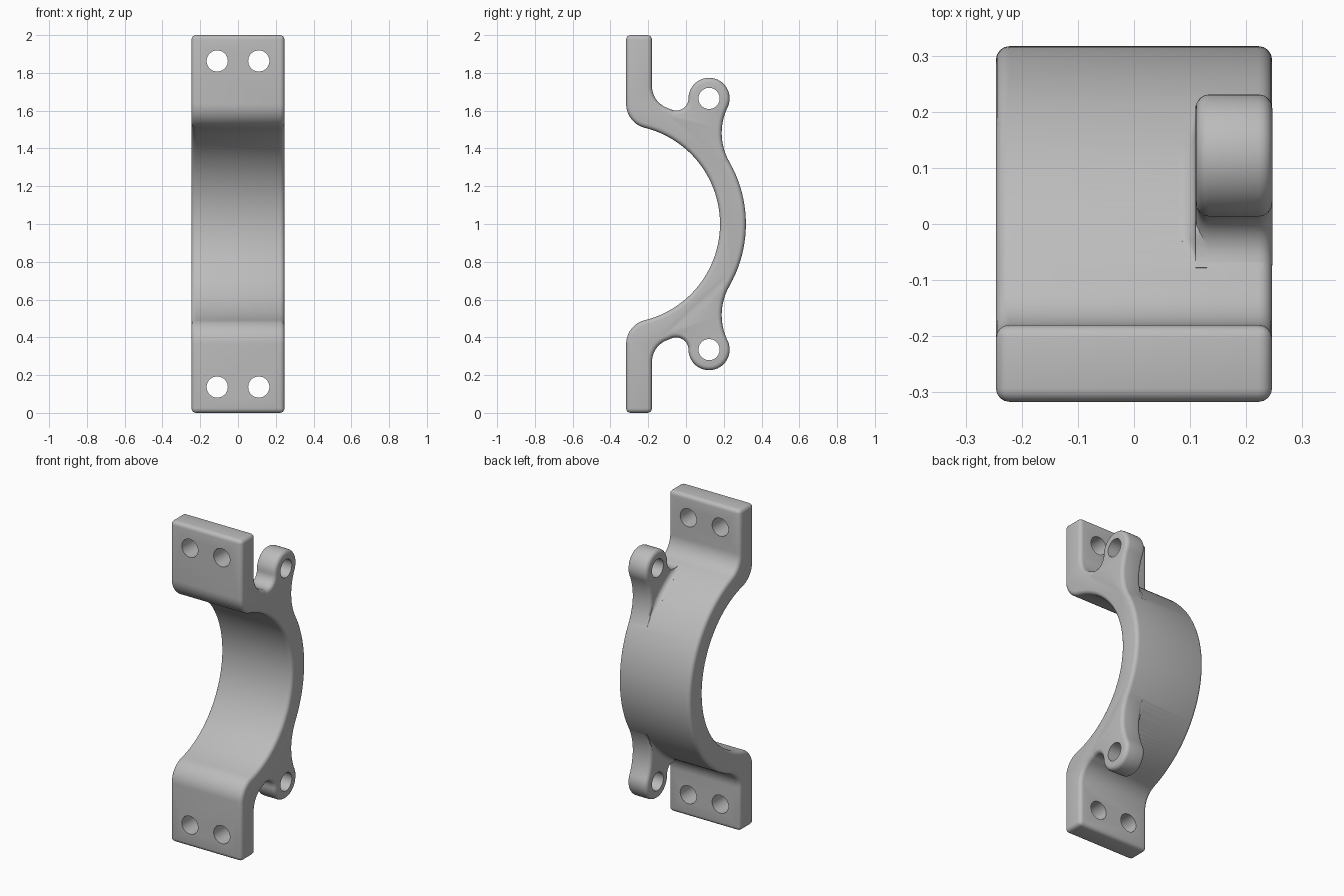
import bpy, bmesh
from math import sin, cos, pi, atan2, hypot, sqrt
from mathutils import Vector

cube = bpy.data.objects.get("Cube")
if cube:
    bpy.data.objects.remove(cube)

W = 0.246                 # half width
FRONT, BACK = -0.317, -0.18
CY, CZ = -0.345, 1.0      # centre of the curved strap
RI, RO = 0.525, 0.662
BOSS, BOSS_R = (0.122, 1.665), 0.109
LUG_X = 0.11
EDGE = 0.024

metal = bpy.data.materials.new("plain grey")
metal.use_nodes = True
grey = (0.5, 0.5, 0.5, 1)
metal.diffuse_color = grey
metal.node_tree.nodes["Principled BSDF"].inputs["Base Color"].default_value = grey


def arc(cy, cz, r, a0, a1, n):
    return [(cy + r * cos(a0 + (a1 - a0) * i / n), cz + r * sin(a0 + (a1 - a0) * i / n))
            for i in range(n + 1)]


def finish(name, bm):
    bmesh.ops.recalc_face_normals(bm, faces=bm.faces)
    mesh = bpy.data.meshes.new(name)
    bm.to_mesh(mesh)
    bm.free()
    mesh.materials.append(metal)
    ob = bpy.data.objects.new(name, mesh)
    bpy.context.collection.objects.link(ob)
    return ob


def apply(ob, mod):
    bpy.ops.object.select_all(action='DESELECT')
    bpy.context.view_layer.objects.active = ob
    ob.select_set(True)
    bpy.ops.object.modifier_apply(modifier=mod.name)


def rounded_prism(name, outline, x0, x1):
    """Extrude a y-z outline along x and round its sharp edges."""
    bm = bmesh.new()
    face = bm.faces.new([bm.verts.new((x0, y, z)) for y, z in outline])
    ext = bmesh.ops.extrude_face_region(bm, geom=[face])
    moved = [v for v in ext["geom"] if isinstance(v, bmesh.types.BMVert)]
    bmesh.ops.translate(bm, verts=moved, vec=(x1 - x0, 0, 0))
    ob = finish(name, bm)
    bev = ob.modifiers.new("round", 'BEVEL')
    bev.width, bev.segments = EDGE, 4
    bev.limit_method, bev.angle_limit = 'ANGLE', pi / 6
    bev.use_clamp_overlap = False
    apply(ob, bev)
    return ob


def combine(ob, other, operation):
    mod = ob.modifiers.new("cut", 'BOOLEAN')
    mod.operation, mod.solver, mod.object = operation, 'EXACT', other
    apply(ob, mod)
    bpy.data.objects.remove(other)


def flip(points):
    return [(y, 2 - z) for y, z in reversed(points)]


# Strap outline: inner arc, front corner, flange, back fillet, outer arc
rc, rf = 0.13, 0.122
corner_y = FRONT + rc
corner_z = CZ + sqrt((RI + rc) ** 2 - (corner_y - CY) ** 2)
corner_a = atan2(corner_z - CZ, corner_y - CY)
fil_y = BACK + rf
fil_z = CZ + sqrt((RO + rf) ** 2 - (fil_y - CY) ** 2)
fil_a = atan2(fil_z - CZ, fil_y - CY)
inner = arc(CY, CZ, RI, -corner_a, corner_a, 64)
front_corner = arc(corner_y, corner_z, rc, corner_a + pi, pi, 12)
front_corner[0:1] = []
flange = front_corner + [(FRONT, 2), (BACK, 2)]
flange += arc(fil_y, fil_z, rf, pi, fil_a + pi, 14)[:-1]
outer = arc(CY, CZ, RO, fil_a, -fil_a, 72)
bracket = rounded_prism("bracket", inner + flange + outer + flip(flange), -W, W)


# Lug outline: boss blended into the strap by two tangent arcs
def tangent_centre(r, side):
    dy, dz = BOSS[0] - CY, BOSS[1] - CZ
    d = hypot(dy, dz)
    a = ((RO + r) ** 2 - (BOSS_R + r) ** 2 + d * d) / (2 * d)
    h = side * sqrt((RO + r) ** 2 - a * a)
    return CY + (a * dy - h * dz) / d, CZ + (a * dz + h * dy) / d


def angle(p, q):
    return atan2(q[1] - p[1], q[0] - p[0])


def sweep(c, r, a0, a1, n, ccw):
    while ccw and a1 < a0:
        a1 += 2 * pi
    while not ccw and a1 > a0:
        a1 -= 2 * pi
    return arc(c[0], c[1], r, a0, a1, n)


R_BACK, R_FRONT = 0.31, 0.065
centre = (CY, CZ)
cb, cf = tangent_centre(R_BACK, -1), tangent_centre(R_FRONT, 1)
a_back, a_front = angle(centre, cb), angle(centre, cf)
lug = sweep(cb, R_BACK, angle(cb, centre), angle(cb, BOSS), 16, False)
lug += sweep(BOSS, BOSS_R, angle(BOSS, cb), angle(BOSS, cf), 36, True)[1:]
lug += sweep(cf, R_FRONT, angle(cf, BOSS), angle(cf, centre), 12, False)[1:]
lug += arc(CY, CZ, RO - 0.06, a_front, a_back, 10)


# Fillet between the inner side of the lug and the strap
def lug_fillet(name, mirrored):
    bm = bmesh.new()
    rings = []
    for i in range(41):
        t = i / 40
        a = a_back + (a_front - a_back) * t
        f = 0.03 * max(0.02, min(1, (t / 0.38) ** 2, ((1 - t) / 0.14) ** 2))
        section = [(LUG_X - f + f * sin(k * pi / 12), RO + f - f * cos(k * pi / 12))
                   for k in range(7)]
        section += [(LUG_X + 0.02, RO + f), (LUG_X + 0.02, RO - 0.04), (LUG_X - f, RO - 0.04)]
        sign = -1 if mirrored else 1
        rings.append([bm.verts.new((x, CY + r * cos(a), CZ + sign * r * sin(a)))
                      for x, r in section])
    n = len(rings[0])
    for p, q in zip(rings, rings[1:]):
        for k in range(n):
            bm.faces.new((p[k], p[(k + 1) % n], q[(k + 1) % n], q[k]))
    bm.faces.new(rings[0])
    bm.faces.new(rings[-1])
    return finish(name, bm)


for mirrored in (False, True):
    label = "lower" if mirrored else "upper"
    outline = flip(lug) if mirrored else lug
    combine(bracket, rounded_prism(label + "_lug", outline, LUG_X, W + 0.0004), 'UNION')
    combine(bracket, lug_fillet(label + "_lug_fillet", mirrored), 'UNION')


# Holes through the lugs and flanges
def drill(location, axis, depth):
    bm = bmesh.new()
    bmesh.ops.create_cone(bm, cap_ends=True, segments=40, radius1=0.056, radius2=0.056, depth=depth)
    turn = Vector((0, 0, 1)).rotation_difference(Vector(axis)).to_matrix()
    bmesh.ops.rotate(bm, verts=bm.verts, matrix=turn, cent=(0, 0, 0))
    bmesh.ops.translate(bm, verts=bm.verts, vec=location)
    combine(bracket, finish("drill", bm), 'DIFFERENCE')


for side in (1, -1):
    drill((LUG_X + 0.07, BOSS[0], CZ + side * (BOSS[1] - CZ)), (1, 0, 0), 0.4)
    for x in (-0.11, 0.11):
        drill((x, (FRONT + BACK) / 2, CZ + side * 0.863), (0, 1, 0), 0.3)

bpy.ops.object.select_all(action='DESELECT')
bpy.context.view_layer.objects.active = bracket
bracket.select_set(True)
bpy.ops.object.shade_smooth_by_angle(angle=pi / 6)
